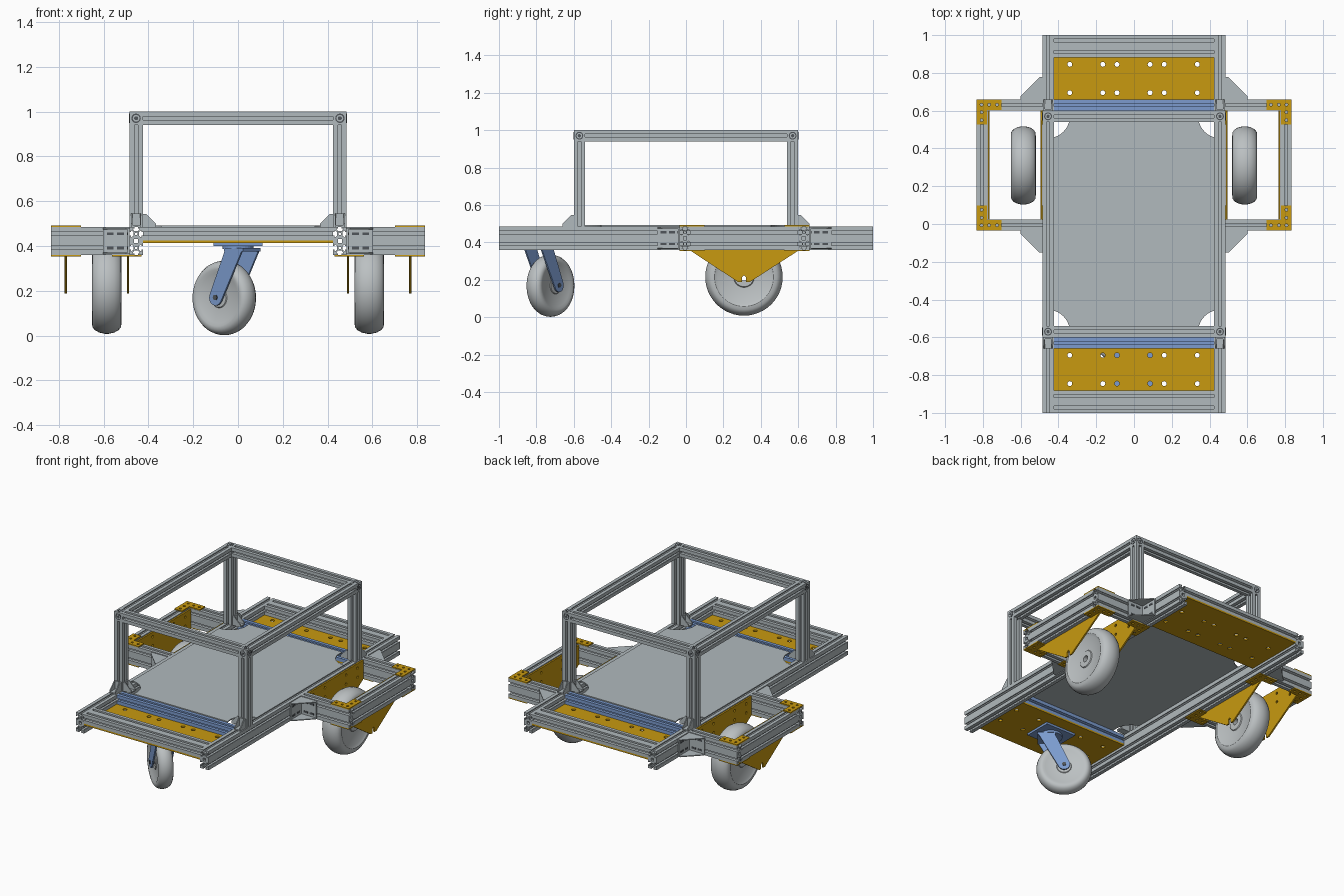
import bpy, bmesh, math
from mathutils import Vector
from mathutils.geometry import tessellate_polygon

cube = bpy.data.objects.get("Cube")
if cube:
    bpy.data.objects.remove(cube, do_unlink=True)


def material(name, r, g, b):
    m = bpy.data.materials.new(name)
    m.use_nodes = True
    m.diffuse_color = (r, g, b, 1)
    m.node_tree.nodes["Principled BSDF"].inputs["Base Color"].default_value = (r, g, b, 1)
    return m


GREY = material("aluminium grey", 0.44, 0.49, 0.51)
GOLD = material("gold", 0.58, 0.32, 0.005)
BLUE = material("steel blue", 0.20, 0.33, 0.62)
TYRE = material("wheel grey", 0.50, 0.53, 0.54)
DARK = material("dark grey", 0.08, 0.09, 0.10)

TO_XYZ = {"x": lambda u, v, w: (w, u, v),
          "y": lambda u, v, w: (u, w, v),
          "z": lambda u, v, w: (u, v, w)}


def finish(name, bm, mat):
    bmesh.ops.recalc_face_normals(bm, faces=bm.faces)
    mesh = bpy.data.meshes.new(name)
    bm.to_mesh(mesh)
    bm.free()
    mesh.materials.append(mat)
    ob = bpy.data.objects.new(name, mesh)
    bpy.context.collection.objects.link(ob)
    return ob


def solid(name, axis, pieces, mat):
    """Extrude outlines (first loop outer, the rest holes) along an axis."""
    bm = bmesh.new()
    for loops, lo, hi in pieces:
        ends = [[[bm.verts.new(TO_XYZ[axis](u, v, w)) for u, v in lp] for lp in loops]
                for w in (lo, hi)]
        flat = [[v for lp in end for v in lp] for end in ends]
        for tri in tessellate_polygon([[Vector((u, v, 0)) for u, v in lp] for lp in loops]):
            for end in flat:
                bm.faces.new([end[i] for i in tri])
        for a, b in zip(*ends):
            for i in range(len(a)):
                j = (i + 1) % len(a)
                bm.faces.new((a[i], a[j], b[j], b[i]))
    return finish(name, bm, mat)


def rect(u0, u1, v0, v1):
    return [(u0, v0), (u1, v0), (u1, v1), (u0, v1)]


def circle(u, v, r, n=12):
    return [(u + r * math.cos(math.tau * i / n), v + r * math.sin(math.tau * i / n))
            for i in range(n)]


def box(name, x0, x1, y0, y1, z0, z1, mat):
    return solid(name, "z", [([rect(x0, x1, y0, y1)], z0, z1)], mat)


SLOT = [(-.008, 0), (-.008, .007), (-.016, .007), (-.009, .019),
        (.009, .019), (.016, .007), (.008, .007), (.008, 0)]


def bar(name, axis, u0, u1, v0, v1, lo, hi, mat=GREY):
    """T-slot extrusion: one slot per cell on every side, a bore per cell."""
    u0, u1, v0, v1 = min(u0, u1), max(u0, u1), min(v0, v1), max(v0, v1)
    corners = [Vector(p) for p in rect(u0, u1, v0, v1)]
    outline = []
    for i, a in enumerate(corners):
        edge = corners[(i + 1) % 4] - a
        n = max(1, round(edge.length / .061))
        t = edge.normalized()
        inward = Vector((-t.y, t.x))
        outline.append(tuple(a))
        for k in range(n):
            c = a + edge * (k + .5) / n
            outline += [tuple(c + t * s + inward * d) for s, d in SLOT]
    nu, nv = max(1, round((u1 - u0) / .061)), max(1, round((v1 - v0) / .061))
    holes = [circle(u0 + (u1 - u0) * (i + .5) / nu, v0 + (v1 - v0) * (j + .5) / nv, .006, 8)
             for i in range(nu) for j in range(nv)]
    cu, cv = (u0 + u1) / 2, (v0 + v1) / 2
    if nu + nv > 2:
        holes.append(rect(cu - .009, cu + .009, cv - .009, cv + .009))
    return solid(name, axis, [([outline] + holes, lo, hi)], mat)


def bracket(name, axis, u, v, su, sv, size, lo, hi):
    """Angle bracket: two legs joined by a triangular web at each end."""
    t = .008
    def put(pts):
        return [[(u + su * a, v + sv * b) for a, b in pts]]
    legs = put([(0, 0), (size, 0), (size, t), (t, t), (t, size), (0, size)])
    web = put([(t, t), (size, t), (size, .015), (.015, size), (t, size)])
    solid(name, axis, [(legs, lo, hi), (web, lo, lo + .006), (web, hi - .006, hi)], GREY)


def wheel(name, loc, R, h, turn=0):
    half = [(.02, .82), (.25 * R, .82), (.27 * R, .74), (.68 * R, .86), (.76 * R, 1),
            (.85 * R, .97), (.92 * R, .82), (.975 * R, .5), (R, .15)]
    prof = [(-h * a, r) for r, a in half] + [(h * a, r) for r, a in reversed(half)]
    bm = bmesh.new()
    n = 48
    rings = [[bm.verts.new((x, r * math.cos(math.tau * i / n), r * math.sin(math.tau * i / n)))
              for i in range(n)] for x, r in prof]
    for k, a in enumerate(rings):
        b = rings[(k + 1) % len(rings)]
        for i in range(n):
            j = (i + 1) % n
            bm.faces.new((a[i], a[j], b[j], b[i]))
    ob = finish(name, bm, TYRE)
    ob.location = loc
    ob.rotation_euler.z = turn
    bpy.ops.object.select_all(action="DESELECT")
    ob.select_set(True)
    bpy.context.view_layer.objects.active = ob
    bpy.ops.object.shade_smooth_by_angle(angle=math.radians(35))


Z0, Z1 = .36, .485      # height range of the chassis beams
IN, OUT = .424, .485    # side rail inner and outer faces

# Chassis and upper frame, mirrored left and right
for s, side in ((1, "left"), (-1, "right")):
    bar(f"{side}_rail", "y", s * IN, s * OUT, Z0, Z1, -1, 1)
    bar(f"{side}_top_bar", "y", s * IN, s * OUT, .94, 1, -.54, .54)
    # Wheel outrigger
    for y0, y1, e in ((-.035, .024, "front"), (.6, .66, "back")):
        bar(f"{side}_{e}_outrigger", "x", y0, y1, Z0, Z1, *sorted((s * OUT, s * .835)))
    bar(f"{side}_outer_beam", "y", s * .775, s * .835, Z0, Z1, .024, .6)
    for y, d, e in ((-.035, -1, "front"), (.66, 1, "back")):
        bracket(f"{side}_{e}_gusset", "z", s * OUT, y, s, d, .117, .365, .48)
        # Dark slots in both legs of the gusset
        slots_y = [([rect(s * (OUT + a), s * (OUT + a + .03), z, z + .012)],
                    y + d * .008, y + d * .010) for a in (.025, .07) for z in (.385, .448)]
        slots_x = [([rect(y + d * a, y + d * (a + .03), z, z + .012)],
                    s * (OUT + .008), s * (OUT + .010)) for a in (.025, .07) for z in (.385, .448)]
        solid(f"{side}_{e}_gusset_slots_a", "y", slots_y, DARK)
        solid(f"{side}_{e}_gusset_slots_b", "x", slots_x, DARK)
    # Flat gold corner plates above and below the outrigger joints
    for y, d, e in ((-.035, 1, "front"), (.66, -1, "back")):
        for x, dx, lo, hi, w in ((.835, -1, Z1, .492, "top"), (.835, -1, .353, Z0, "bottom"),
                                 (.43, 1, .353, Z0, "inner")):
            L = [(0, 0), (.133, 0), (.133, .057), (.057, .057), (.057, .133), (0, .133)]
            loops = [[(s * (x + dx * a), y + d * b) for a, b in L]]
            loops += [circle(s * (x + dx * a), y + d * b, .008, 8)
                      for a, b in ((.028, .028), (.068, .028), (.11, .028), (.028, .068), (.028, .11))]
            solid(f"{side}_{e}_{w}_corner_plate", "z", [(loops, lo, hi)], GOLD)
    # Tapered gold wheel plates with an axle notch
    plate = [(.024, .48), (.024, .355), (.28, .187), (.3, .187), (.3, .215), (.31, .225),
             (.32, .215), (.32, .187), (.34, .187), (.6, .355), (.6, .48)]
    holes = [circle(y, z, .009, 8) for y in (.08, .2, .42, .54) for z in (.39, .45)]
    for x, w in ((.486, "inner"), (.764, "outer")):
        solid(f"{side}_{w}_wheel_plate", "x", [([plate] + holes, *sorted((s * x, s * (x + .01))))], GOLD)
    wheel(f"{side}_wheel", (s * .586, .31, .215), .207, .066)

    # Posts, corner blocks and foot brackets
    for d, e in ((1, "back"), (-1, "front")):
        bar(f"{e}_{side}_post", "z", s * IN, s * OUT, d * .54, d * .6, Z1, .94)
        box(f"{e}_{side}_corner_block", *sorted((s * IN, s * OUT)), *sorted((d * .54, d * .6)), .94, 1, GREY)
        x, y = s * .455, d * .57
        for ax, u, v, face, n in (("z", x, y, 1, 1), ("y", x, .97, d * .6, d), ("x", y, .97, s * OUT, s)):
            ring = [circle(u, v, .021, 20), circle(u, v, .015, 20)]
            solid(f"{e}_{side}_corner_ring", ax, [(ring, face, face + n * .001),
                  ([circle(u, v, .009, 12)], face, face + n * .001)], DARK)
        bracket(f"{e}_{side}_outer_foot", "x", d * .6, Z1, d, 1, .06, *sorted((s * .432, s * .478)))
        bracket(f"{e}_{side}_inner_foot", "y", s * IN, Z1, -s, 1, .058, *sorted((d * .547, d * .593)))

# Cross members and floor plates at both ends
for d, e in ((1, "back"), (-1, "front")):
    bar(f"{e}_top_bar", "x", d * .54, d * .6, .94, 1, -IN, IN)
    bar(f"{e}_end_beam", "x", d * .882, d * 1, .425, Z1, -IN, IN)
    bar(f"{e}_inner_beam", "x", d * .6, d * .66, .425, Z1, -IN, IN, BLUE)
    holes = [circle(x, d * y, .013) for x in (-.34, -.165, -.09, .085, .16, .335) for y in (.695, .845)]
    solid(f"{e}_floor_plate", "z", [([rect(-IN, IN, *sorted((d * .6, d * 1)))] + holes, .414, .425)], GOLD)

# Deck with round cut-outs around the posts
deck = []
for cx, cy, start in ((-.455, -.6, 90), (.455, -.6, 180), (.455, .6, 270), (-.455, .6, 0)):
    py = math.copysign(.57, cy)
    k = math.degrees(math.asin(.03 / .115))
    before, after = ((0, k) if cx * cy > 0 else (k, 0))
    for i in range(13):
        a = math.radians(start + before - (90 + before + after) * i / 12)
        deck.append((cx + .115 * math.cos(a), py + .115 * math.sin(a)))
solid("deck", "z", [([deck], Z1, .492)], GREY)

# Swivel caster, turned about its pivot
TURN = math.radians(-40)
PIVOT = Vector((0, -.776, 0))
arm = [(-.08 + .036 * math.cos(a), .17 + .036 * math.sin(a))
       for a in (math.radians(150 + 18 * i) for i in range(11))]
arm += [(.08, .39), (-.02, .39)]
fork = solid("caster_fork", "y", [([arm], -.062, -.053), ([arm], .053, .062),
             ([rect(-.03, .08, .376, .39)], -.062, .062)], BLUE)
axle = solid("caster_axle", "y", [([circle(-.08, .17, .012, 16)], -.066, .066)], DARK)
swivel = solid("caster_swivel", "z", [([circle(0, 0, .07, 32)], .386, .402)], BLUE)
for ob in (fork, axle, swivel):
    ob.location = PIVOT
    ob.rotation_euler.z = TURN
centre = PIVOT + Vector((-.08 * math.cos(TURN), -.08 * math.sin(TURN), .168))
wheel("caster_wheel", centre, .166, .047, TURN + math.pi / 2)
box("caster_top_plate", -.11, .11, -.86, -.68, .4, .414, BLUE)
